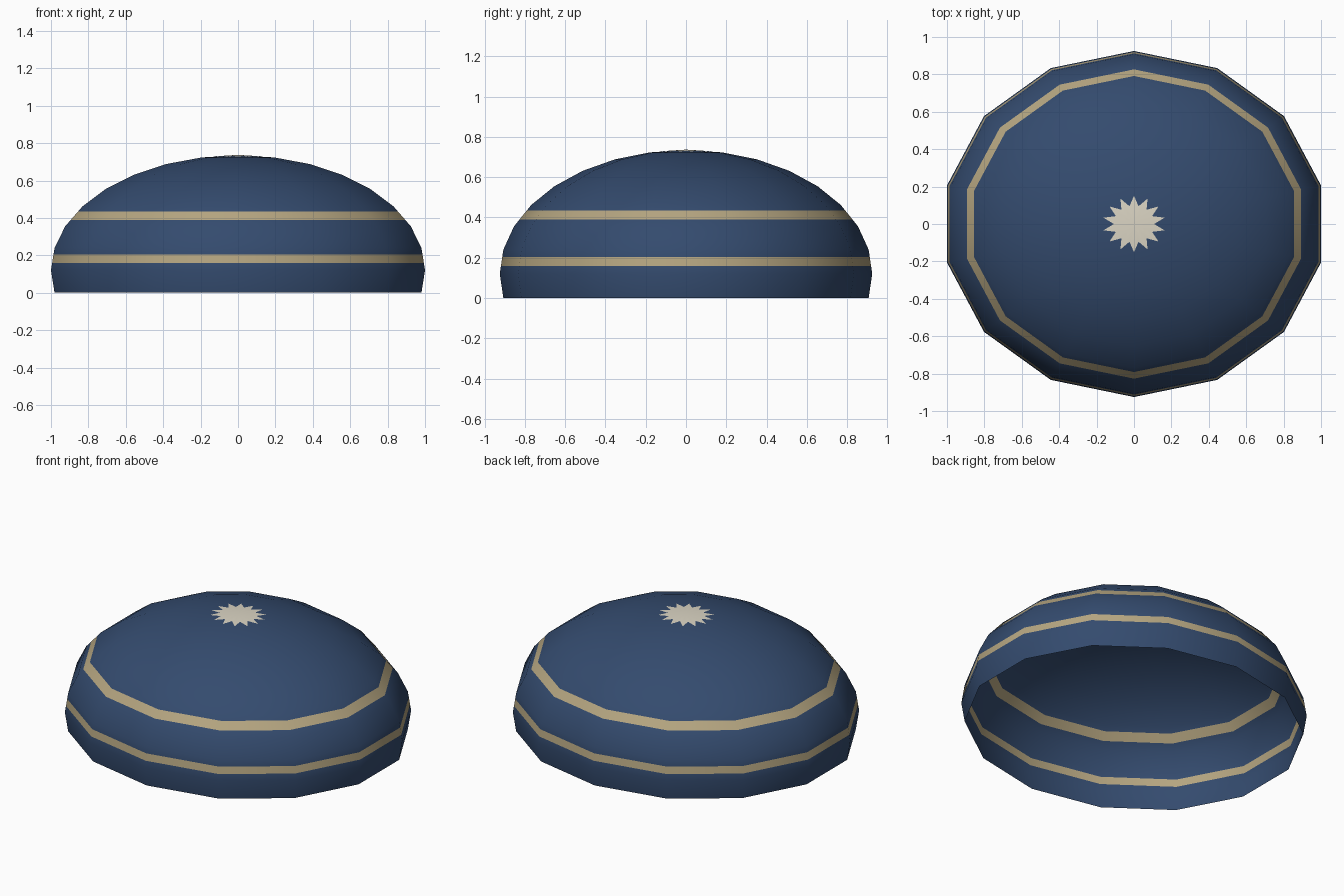
import bpy, bmesh, math

if "Cube" in bpy.data.objects:
    bpy.data.objects.remove(bpy.data.objects["Cube"])

SIDES = 14
RX, RY, RZ, MID = 1.0257, 0.925, 0.615, 0.12   # squashed sphere radii and height of its widest ring
BANDS = [(0.16, 0.204), (0.39, 0.434)]


def material(name, rgb):
    m = bpy.data.materials.new(name)
    m.diffuse_color = (*rgb, 1)
    m.use_nodes = True
    m.node_tree.nodes["Principled BSDF"].inputs["Base Color"].default_value = m.diffuse_color
    return m


blue = material("navy blue", (0.034, 0.070, 0.156))
tan = material("tan", (0.462, 0.378, 0.218))
cream = material("cream", (0.71, 0.665, 0.55))


def point(r, step, z):
    a = 2 * math.pi * step / SIDES
    return (RX * r * math.sin(a), RY * r * math.cos(a), z)


def make_object(name, bm, mats):
    bmesh.ops.recalc_face_normals(bm, faces=bm.faces[:])
    if sum(f.normal.z * f.calc_area() for f in bm.faces) < 0:
        bmesh.ops.reverse_faces(bm, faces=bm.faces[:])
    for f in bm.faces:
        f.smooth = True
    me = bpy.data.meshes.new(name)
    bm.to_mesh(me)
    bm.free()
    for m in mats:
        me.materials.append(m)
    ob = bpy.data.objects.new(name, me)
    bpy.context.collection.objects.link(ob)
    return ob


# Open dome shell: rings of a squashed sphere, from just below the widest ring to the top
bm = bmesh.new()
rings = []
for i in range(-1, 8):
    t = math.radians(11.25 * i)
    z = MID + RZ * math.sin(t) if i > -1 else 0.0
    rings.append([bm.verts.new(point(math.cos(t), k, z)) for k in range(SIDES)])
top = bm.verts.new((0, 0, MID + RZ))
for lo, hi in zip(rings, rings[1:]):
    for k in range(SIDES):
        n = (k + 1) % SIDES
        bm.faces.new((lo[n], lo[k], hi[k], hi[n]))
for k in range(SIDES):
    bm.faces.new((rings[-1][(k + 1) % SIDES], rings[-1][k], top))

# Tan bands cut into the shell by height
for z in [h for band in BANDS for h in band]:
    bmesh.ops.bisect_plane(bm, geom=bm.verts[:] + bm.edges[:] + bm.faces[:],
                           plane_co=(0, 0, z), plane_no=(0, 0, 1))
for f in bm.faces:
    zc = f.calc_center_median().z
    f.material_index = int(any(a < zc < b for a, b in BANDS))
make_object("dome_shell", bm, [blue, tan])

# Cream star lying on the top, one ray along each ridge of the dome
bm = bmesh.new()
apex = MID + RZ
slope = RZ * (1 - math.sin(math.radians(78.75))) / math.cos(math.radians(78.75))
half = math.cos(math.pi / SIDES)
lift = 0.002
centre = bm.verts.new((0, 0, apex + lift))
rim = []
for k in range(SIDES):
    rim.append(bm.verts.new(point(0.163, k, apex + lift - slope * 0.163)))
    rim.append(bm.verts.new(point(0.105, k + 0.5, apex + lift - slope * 0.105 / half)))
for k in range(len(rim)):
    bm.faces.new((centre, rim[(k + 1) % len(rim)], rim[k]))
make_object("top_star", bm, [cream])
